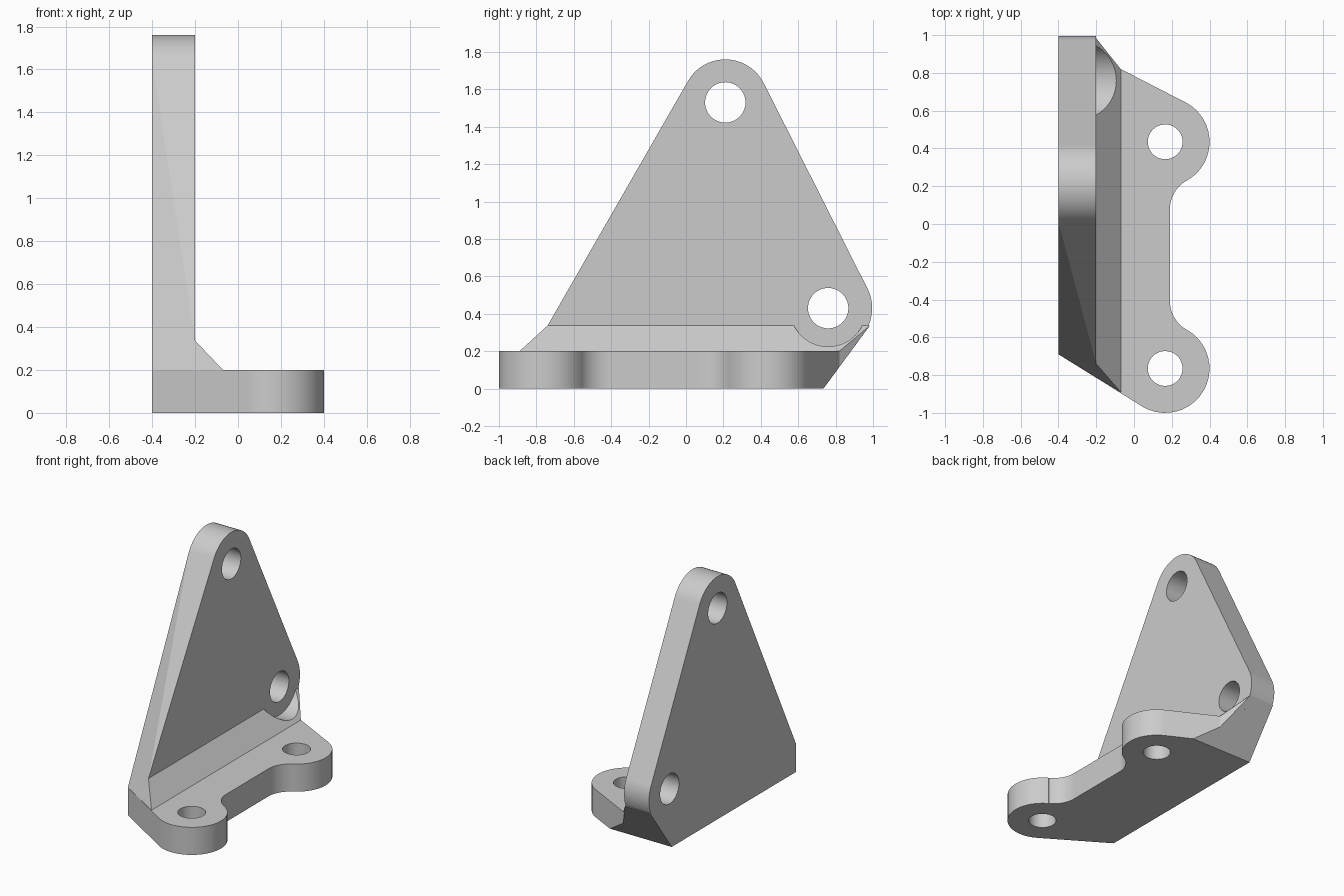
import bpy, bmesh
from math import sin, cos, radians
from mathutils import Matrix, Vector

cube = bpy.data.objects.get("Cube")
if cube:
    bpy.data.objects.remove(cube, do_unlink=True)

grey = bpy.data.materials.new("light grey metal")
grey.use_nodes = True
colour = (0.6, 0.6, 0.6, 1)
grey.diffuse_color = colour
grey.node_tree.nodes["Principled BSDF"].inputs["Base Color"].default_value = colour

X_BACK, X_FACE, BASE_TOP = -0.4, -0.2, 0.2
UNDERCUT = 0.736            # run of the sloping rear face per unit of height
REAR = 0.735                # where that face meets the ground


def arc(cx, cy, r, start, end, n=20):
    angles = [radians(start + (end - start) * i / n) for i in range(n + 1)]
    return [(cx + r * cos(a), cy + r * sin(a)) for a in angles]


def finish(bm, name):
    bmesh.ops.recalc_face_normals(bm, faces=bm.faces)
    mesh = bpy.data.meshes.new(name)
    bm.to_mesh(mesh)
    bm.free()
    mesh.materials.append(grey)
    obj = bpy.data.objects.new(name, mesh)
    bpy.context.collection.objects.link(obj)
    return obj


def loft(ring_a, ring_b):
    """Closed solid between two matching rings of points."""
    bm = bmesh.new()
    a = [bm.verts.new(p) for p in ring_a]
    b = [bm.verts.new(p) for p in ring_b]
    bm.faces.new(a)
    bm.faces.new(b[::-1])
    for i in range(len(a)):
        j = (i + 1) % len(a)
        bm.faces.new((a[i], a[j], b[j], b[i]))
    bmesh.ops.recalc_face_normals(bm, faces=bm.faces)
    return bm


def cylinder(name, centre, r, depth, along_x):
    bm = bmesh.new()
    turn = Matrix.Rotation(radians(90), 4, 'Y') if along_x else Matrix()
    bmesh.ops.create_cone(bm, cap_ends=True, segments=64, radius1=r, radius2=r,
                          depth=depth, matrix=Matrix.Translation(centre) @ turn)
    return finish(bm, name)


def combine(obj, other, operation):
    mod = obj.modifiers.new(operation.lower(), 'BOOLEAN')
    mod.operation, mod.solver, mod.object = operation, 'EXACT', other
    bpy.context.view_layer.objects.active = obj
    bpy.ops.object.modifier_apply(modifier=mod.name)
    bpy.data.objects.remove(other, do_unlink=True)


# Upright plate: rounded triangle whose front edge twists slightly
rim = arc(0.21, 1.53, 0.23, 150, 26.6) + arc(0.76, 0.43, 0.235, 26.6, -36) + [(REAR, 0)]
back_side = rim + [(-0.69, 0), (-0.69, BASE_TOP)]
face_side = rim + [(-0.81, 0), (-0.74, 0.337)]
bm = loft([(X_BACK, y, z) for y, z in back_side], [(X_FACE, y, z) for y, z in face_side])
bmesh.ops.triangulate(bm, faces=[f for f in bm.faces if len(f.verts) == 4 and
                                 min(v.co.y for v in f.verts) < -0.6])
bracket = finish(bm, "bracket")

# Base flange: two round lugs joined by a recessed edge
mid = -0.165
boss_y = 0.435
half = arc(0.165, boss_y, 0.235, 63, -60.6) + arc(0.366, 0.077, 0.176, 119.4, 180)
front_half = arc(0.165, boss_y, 0.235, 121.2 - 0.0, -60.6)
front_half = [p for p in front_half] + arc(0.366, 0.077, 0.176, 119.4, 180)
outline = [(X_BACK, 0.99)] + half
outline += [(x, 2 * mid - y) for x, y in reversed(front_half)] + [(X_BACK, -0.69)]
bm = loft([(x, y, 0) for x, y in outline], [(x, y, BASE_TOP) for x, y in outline])
geom = bm.verts[:] + bm.edges[:] + bm.faces[:]
cut = bmesh.ops.bisect_plane(bm, geom=geom, plane_co=(0, REAR, 0),
                             plane_no=Vector((0, 1, -UNDERCUT)), clear_outer=True)
edges = [e for e in cut["geom_cut"] if isinstance(e, bmesh.types.BMEdge)]
bmesh.ops.holes_fill(bm, edges=[e for e in edges if e.is_boundary])
combine(bracket, finish(bm, "base_flange"), 'UNION')

# Sloping gusset in the inside corner
z = 0.337
tip = REAR + UNDERCUT * z
toe = -0.07
corners = [(X_FACE, -0.74, z), (toe, -0.89, BASE_TOP), (toe, -0.89, 0),
           (X_BACK, -0.69, 0), (X_BACK, -0.69, BASE_TOP),
           (X_FACE, tip, z), (X_BACK, tip, z), (X_BACK, REAR, 0), (toe, REAR, 0),
           (toe, 0.82, BASE_TOP), (toe, 0.82, (0.82 - REAR) / UNDERCUT)]
bm = bmesh.new()
hull = bmesh.ops.convex_hull(bm, input=[bm.verts.new(p) for p in corners])
bmesh.ops.dissolve_limit(bm, angle_limit=radians(0.5), verts=bm.verts, edges=bm.edges)
combine(bracket, finish(bm, "corner_gusset"), 'UNION')

# Clearance scoop around the lower plate hole, then the bolt holes
combine(bracket, cylinder("scoop_cutter", (X_FACE + 0.2, 0.76, 0.43), 0.205, 0.4, True),
        'DIFFERENCE')
for y, z in ((0.21, 1.53), (0.76, 0.43)):
    combine(bracket, cylinder("plate_hole_cutter", (-0.3, y, z), 0.108, 0.6, True), 'DIFFERENCE')
for y in (boss_y, 2 * mid - boss_y):
    combine(bracket, cylinder("base_hole_cutter", (0.165, y, 0.1), 0.092, 0.6, False), 'DIFFERENCE')

# Smooth the rounds, keep the edges crisp
bpy.ops.object.select_all(action='DESELECT')
bracket.select_set(True)
bpy.context.view_layer.objects.active = bracket
bpy.ops.object.shade_smooth_by_angle(angle=radians(12))
normals = bracket.modifiers.new("flat face normals", 'WEIGHTED_NORMAL')
normals.keep_sharp = True
